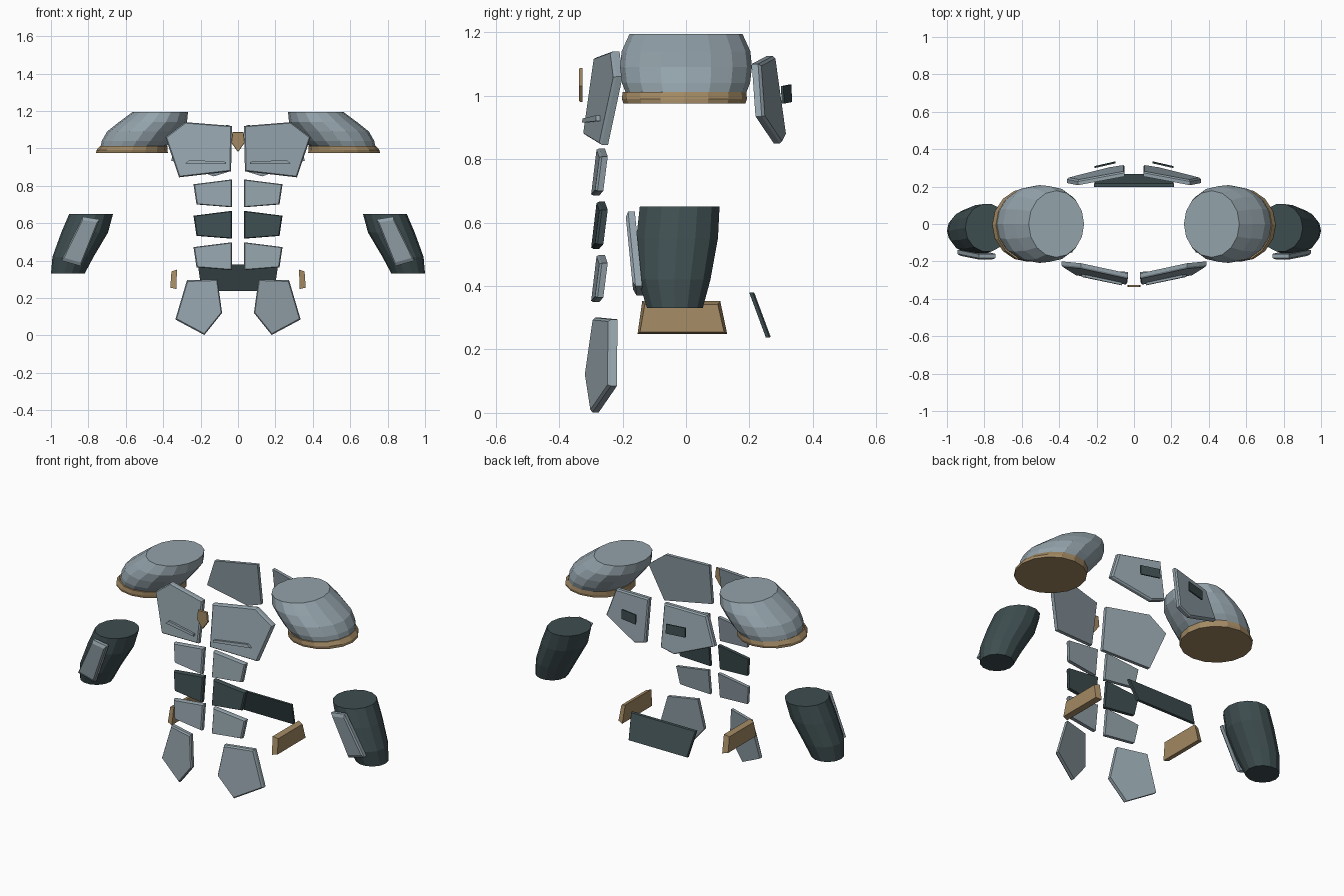
import bpy, bmesh, math

if "Cube" in bpy.data.objects:
    bpy.data.objects.remove(bpy.data.objects["Cube"])


def material(name, rgb):
    m = bpy.data.materials.new(name)
    m.diffuse_color = (*rgb, 1)
    m.use_nodes = True
    m.node_tree.nodes["Principled BSDF"].inputs["Base Color"].default_value = m.diffuse_color
    return m


STEEL = material("blue_grey_steel", (0.29, 0.36, 0.40))
DARK = material("dark_green_grey", (0.048, 0.075, 0.08))
GOLD = material("dull_gold", (0.36, 0.25, 0.125))


def finish(name, bm, mat):
    bmesh.ops.recalc_face_normals(bm, faces=bm.faces[:])
    me = bpy.data.meshes.new(name)
    bm.to_mesh(me)
    bm.free()
    me.materials.append(mat)
    ob = bpy.data.objects.new(name, me)
    bpy.context.collection.objects.link(ob)
    return ob


def loft(name, loops, mat):
    """Skin a list of equal-length point loops and cap both ends."""
    bm = bmesh.new()
    rows = [[bm.verts.new(p) for p in loop] for loop in loops]
    n = len(rows[0])
    for a, b in zip(rows, rows[1:]):
        for i in range(n):
            j = (i + 1) % n
            bm.faces.new((a[i], a[j], b[j], b[i]))
    bm.faces.new(rows[0])
    bm.faces.new(rows[-1])
    return finish(name, bm, mat)


def plate(name, side, pts, y, slope, depth, mat, shrink=0.94):
    """Outline in (x, z) on a sloped plane; visible face at y is slightly shrunk."""
    x0, z0 = pts[0]
    cx = sum(p[0] for p in pts) / len(pts)
    cz = sum(p[1] for p in pts) / len(pts)

    def loop(k, dy):
        out = []
        for x, z in pts:
            x, z = cx + (x - cx) * k, cz + (z - cz) * k
            out.append((side * x, y + dy + slope[0] * (x - x0) + slope[1] * (z - z0), z))
        return out

    return loft(name, [loop(shrink, 0), loop(1, depth * 0.3), loop(1, depth)], mat)


def tube(name, side, rings, mat, n=16):
    """Stack of horizontal ellipses: (z, cx, cy, rx, ry)."""
    loops = [[(side * (cx + rx * math.cos(2 * math.pi * i / n)),
               cy + ry * math.sin(2 * math.pi * i / n), z) for i in range(n)]
             for z, cx, cy, rx, ry in rings]
    return loft(name, loops, mat)


for side, tag in ((1, "left"), (-1, "right")):
    # shoulder guards with gold rims
    tube("shoulder_guard_" + tag, side, [
        (1.01, 0.56, 0, 0.175, 0.19), (1.04, 0.54, 0, 0.188, 0.202),
        (1.09, 0.505, 0, 0.195, 0.208), (1.14, 0.455, 0, 0.182, 0.203),
        (1.195, 0.415, 0, 0.148, 0.178)], STEEL)
    tube("shoulder_rim_" + tag, side, [
        (0.975, 0.567, -0.005, 0.192, 0.192), (0.99, 0.567, -0.005, 0.19, 0.197),
        (1.012, 0.558, -0.005, 0.18, 0.195)], GOLD)

    # forearm and its guard
    tube("forearm_" + tag, side, [
        (0.33, 0.91, -0.035, 0.09, 0.09), (0.42, 0.882, -0.037, 0.11, 0.117),
        (0.55, 0.82, -0.028, 0.125, 0.132), (0.65, 0.785, -0.02, 0.117, 0.129)],
        DARK, 14)
    plate("forearm_guard_" + tag, side,
          [(0.74, 0.62), (0.83, 0.635), (0.945, 0.40), (0.84, 0.37)],
          -0.19, (0.0, -0.1), 0.03, STEEL, 0.86)

    # chest plates with a thin ridge
    plate("chest_plate_" + tag, side,
          [(0.032, 1.12), (0.283, 1.14), (0.388, 1.06), (0.315, 0.845), (0.037, 0.877)],
          -0.292, (0.205, 0.145), 0.028, STEEL, 0.96)
    plate("chest_ridge_" + tag, side,
          [(0.065, 0.915), (0.065, 0.928), (0.26, 0.938), (0.28, 0.92)],
          -0.328, (0.205, 0.145), 0.016, STEEL, 1)

    # back plates with small floating tabs
    plate("back_plate_" + tag, side,
          [(0.05, 1.125), (0.30, 1.10), (0.358, 0.935), (0.13, 0.85), (0.05, 0.875)],
          0.282, (-0.2, -0.14), -0.028, STEEL, 0.95)
    plate("back_tab_" + tag, side,
          [(0.10, 1.035), (0.21, 1.03), (0.21, 0.975), (0.10, 0.98)],
          0.332, (-0.23, -0.05), -0.008, DARK, 1)

    # three rows of belly plates
    for row in range(3):
        d = -0.168 * row
        plate("belly_plate_%d_%s" % (row + 1, tag), side,
              [(0.032, 0.834 + d), (0.238, 0.808 + d), (0.222, 0.70 + d), (0.032, 0.685 + d)],
              -0.282, (0.06, 0.12), 0.026, DARK if row == 1 else STEEL)

    # hanging thigh plates
    plate("thigh_plate_" + tag, side,
          [(0.11, 0.30), (0.273, 0.295), (0.335, 0.085), (0.18, 0.002), (0.085, 0.12)],
          -0.295, (0.315, 0.1), 0.028, STEEL, 0.95)

    # gold hip plates
    outer = [(0.362, -0.145, 0.255), (0.362, 0.12, 0.255), (0.356, 0.1, 0.342), (0.356, -0.13, 0.342)]
    inner = [(0.33, -0.153, 0.248), (0.33, 0.13, 0.248), (0.326, 0.108, 0.352), (0.326, -0.138, 0.352)]
    loft("hip_plate_" + tag,
         [[(side * x, y, z) for x, y, z in l] for l in (outer, inner)], GOLD)

# collar clasp
plate("collar_clasp", 1, [(-0.03, 1.087), (0.03, 1.087), (0.036, 1.03), (0, 0.98), (-0.036, 1.03)],
      -0.337, (0, 0), 0.011, GOLD, 0.95)

# rear waist plate
plate("rear_waist_plate", 1, [(-0.215, 0.38), (0.215, 0.38), (0.195, 0.238), (-0.195, 0.238)],
      0.215, (0, -0.37), -0.016, DARK, 0.98)
